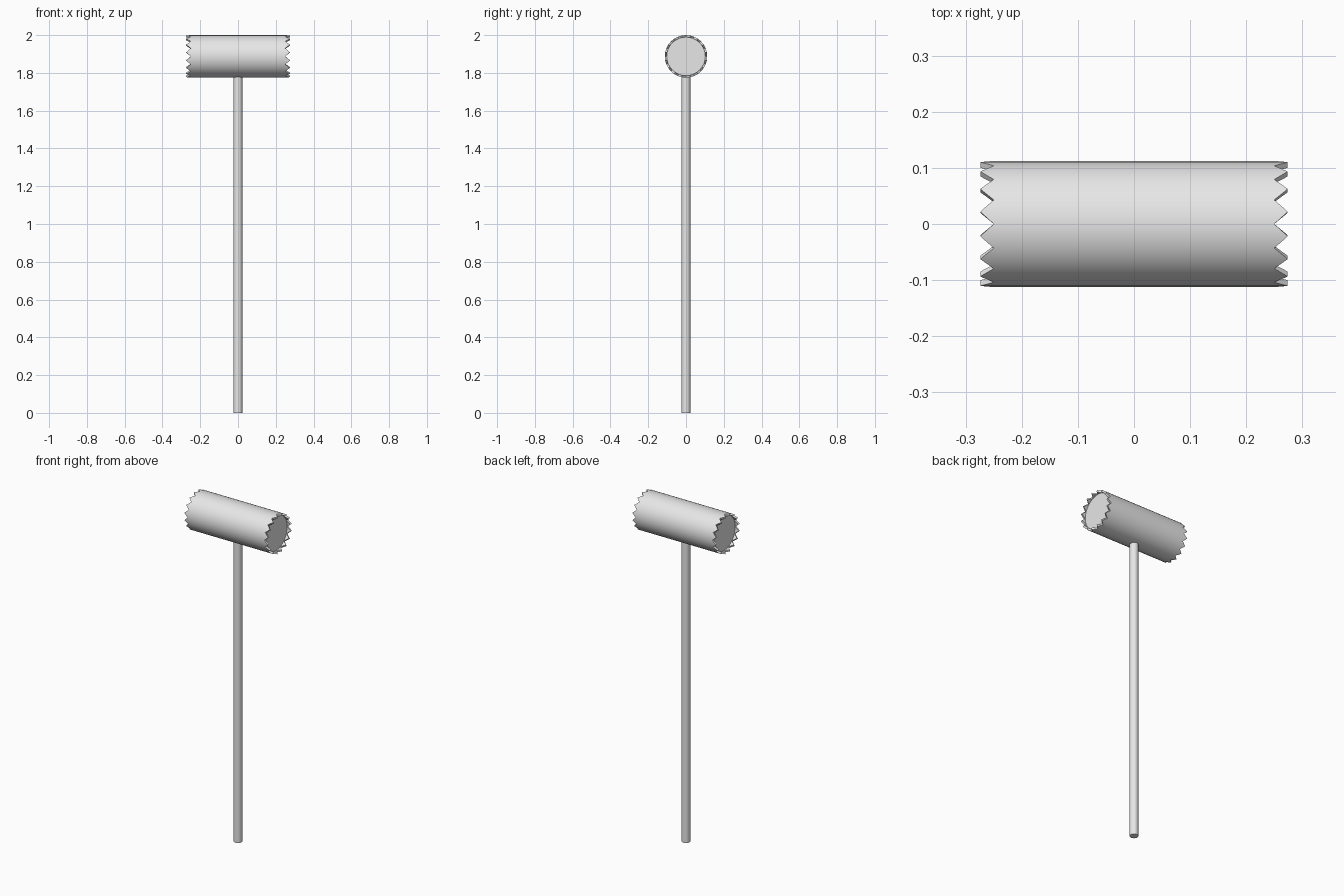
import bpy, bmesh, math

if "Cube" in bpy.data.objects:
    bpy.data.objects.remove(bpy.data.objects["Cube"])

TEETH = 16
N = TEETH * 2
R_OUT, R_IN = 0.1125, 0.102
X_BASE, X_TIP = 0.25, 0.274
ZC = 2.0 - R_OUT

grey = bpy.data.materials.new("light grey")
grey.diffuse_color = (0.8, 0.8, 0.8, 1)
grey.use_nodes = True
grey.node_tree.nodes["Principled BSDF"].inputs["Base Color"].default_value = grey.diffuse_color


def finish(bm, name):
    bmesh.ops.recalc_face_normals(bm, faces=bm.faces)
    me = bpy.data.meshes.new(name)
    bm.to_mesh(me)
    bm.free()
    me.materials.append(grey)
    ob = bpy.data.objects.new(name, me)
    bpy.context.collection.objects.link(ob)
    bpy.ops.object.select_all(action='DESELECT')
    ob.select_set(True)
    bpy.context.view_layer.objects.active = ob
    bpy.ops.object.shade_smooth_by_angle(angle=math.radians(30))
    return ob


def ring(bm, x, r):
    return [bm.verts.new((x, r * math.sin(2 * math.pi * i / N),
                          ZC + r * math.cos(2 * math.pi * i / N))) for i in range(N)]


# Hammer head: barrel with a crown of pointed teeth around each recessed face
bm = bmesh.new()
outer = {s: ring(bm, s * X_BASE, R_OUT) for s in (-1, 1)}
for i in range(N):
    j = (i + 1) % N
    bm.faces.new((outer[-1][i], outer[-1][j], outer[1][j], outer[1][i]))
for s in (-1, 1):
    o, n = outer[s], ring(bm, s * X_BASE, R_IN)
    bm.faces.new(n)
    for k in range(1, N, 2):
        a, b = k - 1, (k + 1) % N
        t_out = bm.verts.new((s * X_TIP, o[k].co.y, o[k].co.z))
        t_in = bm.verts.new((s * X_TIP, n[k].co.y, n[k].co.z))
        for v in (a, b):
            bm.faces.new((o[v], o[k], t_out))
            bm.faces.new((n[v], n[k], t_in))
            bm.faces.new((o[v], t_out, t_in, n[v]))
finish(bm, "hammer_head")

# Long straight handle
bm = bmesh.new()
bmesh.ops.create_cone(bm, cap_ends=True, segments=32, radius1=0.0235, radius2=0.0235, depth=1.8)
bmesh.ops.translate(bm, verts=bm.verts, vec=(0, 0, 0.9))
finish(bm, "handle")
